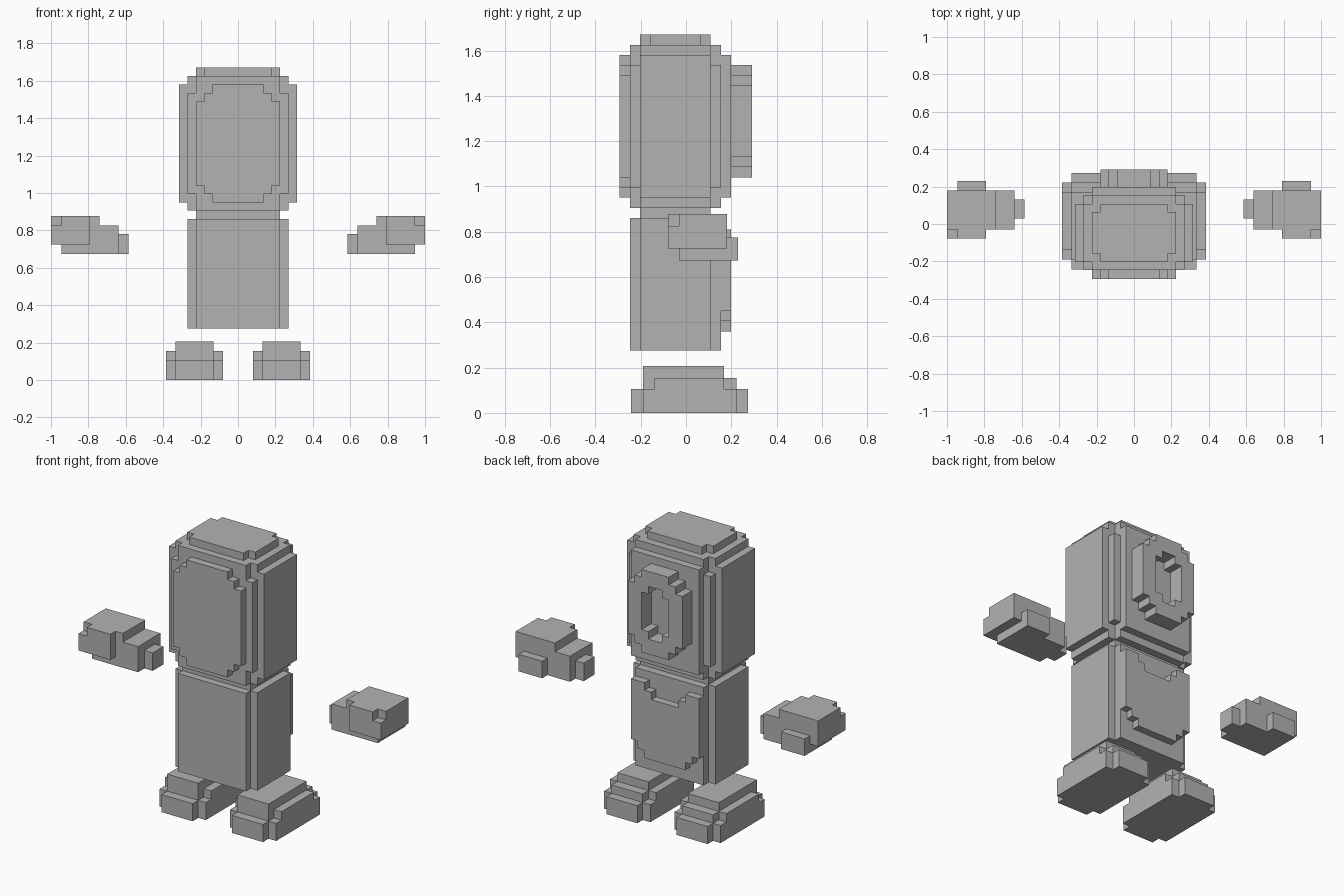
import bpy, bmesh, math

if "Cube" in bpy.data.objects:
    bpy.data.objects.remove(bpy.data.objects["Cube"])

grey = bpy.data.materials.new("plain grey")
grey.diffuse_color = (0.45, 0.45, 0.45, 1)
grey.use_nodes = True
grey.node_tree.nodes["Principled BSDF"].inputs["Base Color"].default_value = grey.diffuse_color


def block_part(name, boxes, cuts=()):
    """One clean stepped solid: union of boxes minus cuts.
    Every box is (x0, x1, y0, y1, z0, z1)."""
    axes = [sorted({b[2 * a + s] for b in list(boxes) + list(cuts) for s in (0, 1)})
            for a in range(3)]

    def inside(b, c):
        return all(b[2 * a] < c[a] < b[2 * a + 1] for a in range(3))

    cells = set()
    for i in range(len(axes[0]) - 1):
        for j in range(len(axes[1]) - 1):
            for k in range(len(axes[2]) - 1):
                c = [(axes[a][n] + axes[a][n + 1]) / 2 for a, n in enumerate((i, j, k))]
                if any(inside(b, c) for b in boxes) and not any(inside(b, c) for b in cuts):
                    cells.add((i, j, k))

    bm = bmesh.new()
    verts = {}

    def vert(idx):
        if idx not in verts:
            verts[idx] = bm.verts.new([axes[a][idx[a]] for a in range(3)])
        return verts[idx]

    # skin only the outer sides of the filled cells
    for cell in cells:
        for a in range(3):
            u, v = (a + 1) % 3, (a + 2) % 3
            for side in (0, 1):
                near = list(cell)
                near[a] += 2 * side - 1
                if tuple(near) in cells:
                    continue
                loop = []
                for du, dv in ((0, 0), (1, 0), (1, 1), (0, 1)):
                    p = list(cell)
                    p[a] += side
                    p[u] += du
                    p[v] += dv
                    loop.append(vert(tuple(p)))
                bm.faces.new(loop if side else loop[::-1])
    bmesh.ops.dissolve_limit(bm, angle_limit=math.radians(1),
                             verts=bm.verts[:], edges=bm.edges[:])
    mesh = bpy.data.meshes.new(name)
    bm.to_mesh(mesh)
    bm.free()
    mesh.materials.append(grey)
    obj = bpy.data.objects.new(name, mesh)
    bpy.context.collection.objects.link(obj)
    return obj


def wide(w, y0, y1, z0, z1):
    """Box centred on x = 0 with half width w."""
    return (-w, w, y0, y1, z0, z1)


def mirrored(boxes):
    return [(-b[1], -b[0]) + tuple(b[2:]) for b in boxes]


# head: rounded block built from nested layers
head = [
    wide(0.315, -0.203, 0.108, 0.95, 1.58),
    wide(0.27, -0.247, 0.154, 0.995, 1.535),
    wide(0.225, -0.247, 0.199, 0.95, 1.58),
    wide(0.27, -0.203, 0.108, 0.905, 1.625),
    wide(0.225, -0.247, 0.154, 0.905, 1.625),
    wide(0.225, -0.158, 0.063, 1.625, 1.67),
    wide(0.18, -0.203, 0.108, 1.625, 1.67),
]
# face plate with stepped corners
for w, z0, z1 in ((0.225, 1.04, 1.49), (0.18, 0.995, 1.535), (0.135, 0.95, 1.58)):
    head.append(wide(w, -0.293, -0.247, z0, z1))
# raised ring on the back of the head
for w, z0, z1 in ((0.18, 1.13, 1.445), (0.135, 1.085, 1.49), (0.09, 1.04, 1.535)):
    head.append(wide(w, 0.199, 0.292, z0, z1))
ring_hole = [wide(0.09, 0.199, 0.3, 1.175, 1.40), wide(0.045, 0.199, 0.3, 1.13, 1.445)]
block_part("head", head, ring_hole)

# body with neck and a stepped back panel with a notched collar
body = [
    wide(0.225, -0.203, 0.108, 0.86, 0.905),
    wide(0.27, -0.203, 0.108, 0.275, 0.86),
    wide(0.225, -0.247, 0.154, 0.275, 0.86),
    wide(0.225, 0.154, 0.199, 0.45, 0.81),
    wide(0.18, 0.154, 0.199, 0.405, 0.81),
    wide(0.135, 0.154, 0.199, 0.36, 0.81),
]
collar = [wide(0.135, 0.154, 0.21, 0.765, 0.82), wide(0.09, 0.154, 0.21, 0.72, 0.82)]
block_part("body", body, collar)

# hands
hand = [
    (0.585, 0.64, 0.03, 0.13, 0.673, 0.78),
    (0.64, 0.945, -0.03, 0.18, 0.673, 0.826),
    (0.74, 1.0, -0.03, 0.18, 0.725, 0.878),
    (0.79, 0.945, -0.078, -0.03, 0.725, 0.878),
    (0.945, 1.0, -0.078, -0.03, 0.725, 0.826),
    (0.79, 0.945, 0.18, 0.23, 0.673, 0.775),
]
block_part("right_hand", hand)
block_part("left_hand", mirrored(hand))

# feet
foot = [
    (0.08, 0.385, -0.19, 0.223, 0, 0.105),
    (0.13, 0.335, -0.243, 0.274, 0, 0.105),
    (0.08, 0.385, -0.139, 0.168, 0.105, 0.155),
    (0.13, 0.335, -0.19, 0.223, 0.105, 0.155),
    (0.13, 0.335, -0.19, 0.168, 0.155, 0.207),
]
block_part("right_foot", foot)
block_part("left_foot", mirrored(foot))
